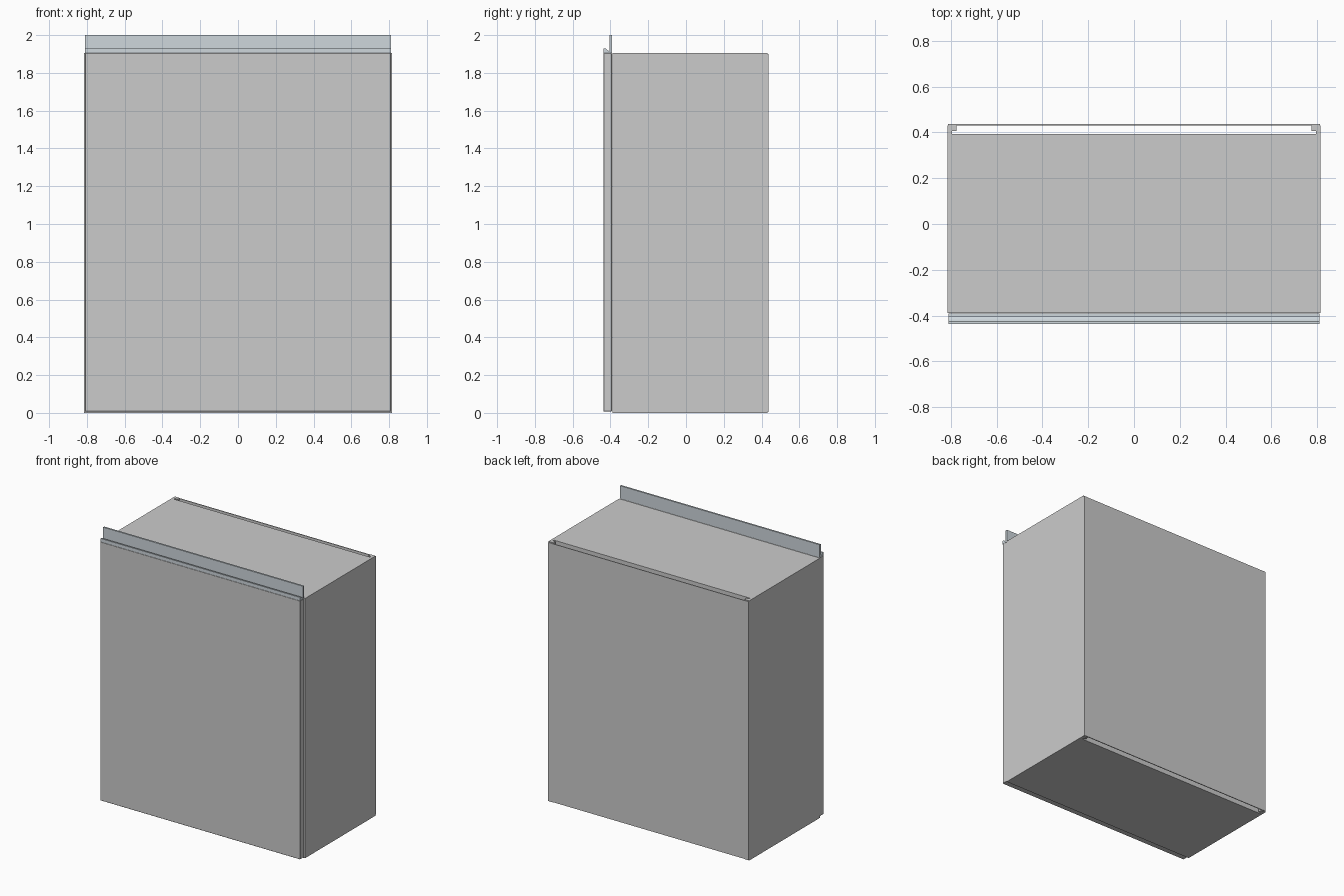
import bpy, bmesh
from mathutils import Vector

if "Cube" in bpy.data.objects:
    bpy.data.objects.remove(bpy.data.objects["Cube"])


def prism(name, profile, place, start, end):
    """Extrude a closed 2D profile from start to end along the remaining axis."""
    bm = bmesh.new()
    base = [bm.verts.new(place(a, b, start)) for a, b in profile]
    face = bm.faces.new(base)
    shift = Vector(place(0, 0, end)) - Vector(place(0, 0, start))
    top = bmesh.ops.extrude_face_region(bm, geom=[face])
    verts = [g for g in top["geom"] if isinstance(g, bmesh.types.BMVert)]
    bmesh.ops.translate(bm, verts=verts, vec=shift)
    bmesh.ops.recalc_face_normals(bm, faces=bm.faces)
    mesh = bpy.data.meshes.new(name)
    bm.to_mesh(mesh)
    bm.free()
    obj = bpy.data.objects.new(name, mesh)
    bpy.context.collection.objects.link(obj)
    return obj


def box(name, x, y, z, bevel=0):
    profile = [(x[0], y[0]), (x[1], y[0]), (x[1], y[1]), (x[0], y[1])]
    obj = prism(name, profile, lambda a, b, c: (a, b, c), *z)
    if bevel:
        mod = obj.modifiers.new("soft_edges", "BEVEL")
        mod.width = bevel
        mod.segments = 1
    return obj


W, H, T = 0.815, 1.905, 0.04       # half width, carcass height, board thickness
FRONT, PANEL_BACK, BACK = -0.388, 0.394, 0.431

# Side boards with a vertical groove near the back edge
for name, s in (("left_side", -1), ("right_side", 1)):
    plan = [(W, FRONT), (W, BACK), (W - T, BACK), (W - T, 0.406),
            (W - T / 2, 0.406), (W - T / 2, PANEL_BACK),
            (W - T, PANEL_BACK), (W - T, FRONT)]
    prism(name, [(s * x, y) for x, y in plan], lambda a, b, c: (a, b, c), 0, H)

# Top and bottom boards stop short of the back, leaving a service slot
inner = (-(W - T), W - T)
box("bottom_board", inner, (FRONT, PANEL_BACK), (0, T))
box("top_board", inner, (FRONT, PANEL_BACK), (H - T, H))

# Thin outer back sheet
box("back_panel", (-0.812, 0.812), (BACK, 0.437), (0.005, H - 0.005))

# Door
box("door", (-0.81, 0.81), (-0.437, -0.393), (0.008, H), 0.002)

# Handle rail: low front lip, sloped channel and upright fin
rail = [(-0.437, H), (-0.437, 1.93), (-0.426, 1.93), (-0.418, 1.921),
        (-0.405, 1.915), (-0.405, 2.0), (-0.392, 2.0), (-0.392, H)]
handle = prism("handle_rail", rail, lambda a, b, c: (c, a, b), -0.81, 0.81)
metal = bpy.data.materials.new("blue_grey_metal")
metal.diffuse_color = (0.62, 0.68, 0.72, 1)
metal.use_nodes = True
metal.node_tree.nodes["Principled BSDF"].inputs["Base Color"].default_value = metal.diffuse_color
handle.data.materials.append(metal)
